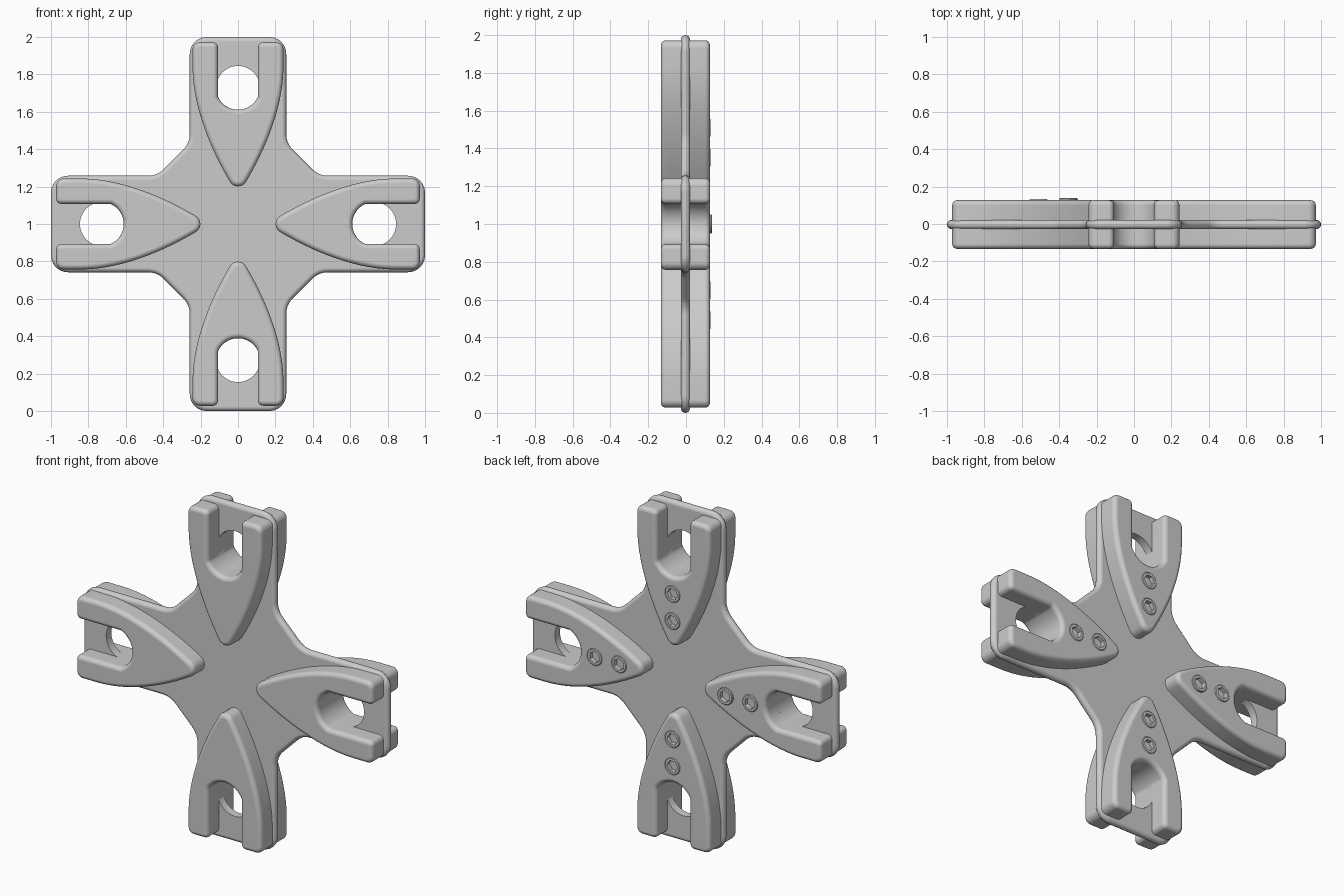
import bpy, bmesh
from math import pi, sin, cos, tan, atan2, acos, radians
from mathutils import Vector, Matrix

if "Cube" in bpy.data.objects:
    bpy.data.objects.remove(bpy.data.objects["Cube"])

Y0 = -0.003          # mid plane of the plate
HALF_PLATE = 0.024
PAD_TOP = 0.13       # pad face distance from mid plane
HOLE_R, HOLE_AT = 0.117, 0.728
SLOT = 0.107


def finish(obj):
    bpy.ops.object.select_all(action='DESELECT')
    obj.select_set(True)
    bpy.context.view_layer.objects.active = obj
    bpy.ops.object.shade_smooth_by_angle(angle=radians(32))
    mod = obj.modifiers.new("normals", 'WEIGHTED_NORMAL')
    mod.keep_sharp = True


def to_object(name, bm):
    bmesh.ops.recalc_face_normals(bm, faces=bm.faces[:])
    me = bpy.data.meshes.new(name)
    bm.to_mesh(me)
    bm.free()
    obj = bpy.data.objects.new(name, me)
    bpy.context.collection.objects.link(obj)
    return obj


def loft(name, rings):
    """Closed solid through rings of equal point count."""
    bm = bmesh.new()
    rows = [[bm.verts.new(p) for p in ring] for ring in rings]
    n = len(rows[0])
    for a, b in zip(rows, rows[1:]):
        for i in range(n):
            j = (i + 1) % n
            bm.faces.new((a[i], a[j], b[j], b[i]))
    bm.faces.new(rows[0])
    bm.faces.new(rows[-1])
    return to_object(name, bm)


def rounded(points, seg=6):
    """Polygon of (u, r, radius) with filleted corners."""
    out = []
    n = len(points)
    for i, (x, y, rad) in enumerate(points):
        p = Vector((x, y))
        if not rad:
            out.append(p)
            continue
        d1 = (Vector(points[i - 1][:2]) - p).normalized()
        d2 = (Vector(points[(i + 1) % n][:2]) - p).normalized()
        half = acos(max(-1, min(1, d1.dot(d2)))) / 2
        c = p + (d1 + d2).normalized() * rad / sin(half)
        a = p + d1 * rad / tan(half) - c
        b = p + d2 * rad / tan(half) - c
        a0 = atan2(a.y, a.x)
        da = (atan2(b.y, b.x) - a0 + pi) % (2 * pi) - pi
        for k in range(seg + 1):
            t = a0 + da * k / seg
            out.append(c + Vector((cos(t), sin(t))) * rad)
    area = sum(out[i - 1].x * out[i].y - out[i].x * out[i - 1].y for i in range(len(out)))
    return out if area > 0 else out[::-1]


def inset(pts, d):
    res = []
    n = len(pts)
    for i, p in enumerate(pts):
        e1 = (p - pts[i - 1]).normalized()
        e2 = (pts[(i + 1) % n] - p).normalized()
        n1, n2 = Vector((-e1.y, e1.x)), Vector((-e2.y, e2.x))
        res.append(p + (n1 + n2) * d / (1 + n1.dot(n2)))
    return res


def place(u, r, y, k):
    """Arm coordinates (across, outward) to world for arm k."""
    c, s = [(1, 0), (0, 1), (-1, 0), (0, -1)][k]
    return Vector((u * c + r * s, y, 1 + r * c - u * s))


def slab(name, pts, layers, k=0):
    return loft(name, [[place(p.x, p.y, y, k) for p in inset(pts, d)] for d, y in layers])


def cylinders(name, spots, radius, depth, seg):
    bm = bmesh.new()
    for pos in spots:
        bmesh.ops.create_cone(bm, cap_ends=True, segments=seg, radius1=radius, radius2=radius,
                              depth=depth, matrix=Matrix.Translation(pos) @ Matrix.Rotation(pi / 2, 4, 'X'))
    obj = to_object(name, bm)
    obj.hide_render = True
    return obj


def cut(obj, cutter):
    mod = obj.modifiers.new("cut", 'BOOLEAN')
    mod.operation = 'DIFFERENCE'
    mod.solver = 'EXACT'
    mod.object = cutter
    bpy.context.view_layer.objects.active = obj
    bpy.ops.object.modifier_apply(modifier=mod.name)


# cross-shaped plate with rounded rim and four holes
arm = [(-.258, .432, .12), (-.258, 1, .09), (.258, 1, .09), (.258, .432, .12)]
cross = []
for k in range(4):
    for u, r, rad in arm:
        p = place(u, r, 0, k)
        cross.append((p.x, p.z - 1, rad))
rim = [(HALF_PLATE * (1 - cos(t)), Y0 + HALF_PLATE * sin(t))
       for t in [pi * (i / 8 - 0.5) for i in range(9)]]
plate = slab("cross_plate", rounded(cross), rim)
hole_cutter = cylinders("hole_cutter", [place(0, HOLE_AT, Y0, k) for k in range(4)], HOLE_R, 0.4, 48)
cut(plate, hole_cutter)
finish(plate)

# pad outline: forked outer end, curved sides, rounded tip
bez = [Vector(p) for p in [(.243, .84), (.243, .62), (.138, .39), (.06, .255)]]
side = []
for i in range(15):
    t = i / 14
    p = (bez[0] * (1 - t) ** 3 + bez[1] * 3 * t * (1 - t) ** 2
         + bez[2] * 3 * t * t * (1 - t) + bez[3] * t ** 3)
    side.append((p.x, p.y, 0))
right = [(SLOT, .972, .028), (.243, .972, .04)] + side
left = [(-u, r, rad) for u, r, rad in reversed(right)]
a = acos(SLOT / HOLE_R)
arc = [(HOLE_R * cos(t), HOLE_AT + HOLE_R * sin(t), 0)
       for t in [pi + a + (pi - 2 * a) * i / 16 for i in range(17)]]
pad_outline = rounded(right + [(0, .15, .05)] + left + arc)

BEVEL = 0.026
bolt_spots = [(r, k) for k in range(4) for r in (.35, .51)]
bolt_cutter = cylinders("bolt_cutter", [place(0, r, Y0 + PAD_TOP, k) for r, k in bolt_spots], .05, .06, 24)
for sign, label in ((-1, "front"), (1, "back")):
    for k in range(4):
        layers = [(0, Y0)]
        for i in range(6):
            t = pi / 2 * i / 5
            layers.append((BEVEL * (1 - cos(t)), Y0 + sign * (PAD_TOP - BEVEL + BEVEL * sin(t))))
        pad = slab(f"{label}_pad_{k + 1}", pad_outline, layers, k)
        if sign > 0:
            cut(pad, bolt_cutter)
        finish(pad)

# hex socket bolts set into the back pads
for i, (r, k) in enumerate(bolt_spots):
    rise = {(.35, 3): .011, (.51, 3): .006}.get((r, k), .002)
    top = Y0 + PAD_TOP + rise

    def ring(rad, y, hexed=False):
        pts = []
        for j in range(24):
            t = 2 * pi * j / 24
            q = rad * cos(pi / 6) / cos((t % (pi / 3)) - pi / 6) if hexed else rad
            pts.append(place(q * cos(t), r + q * sin(t), y, k))
        return pts

    bolt = loft(f"socket_bolt_{i + 1}", [ring(.0495, top - .045), ring(.0495, top - .004), ring(.0455, top),
                                         ring(.035, top, True), ring(.035, top - .025, True)])
    finish(bolt)

for helper in (hole_cutter, bolt_cutter):
    bpy.data.objects.remove(helper)
